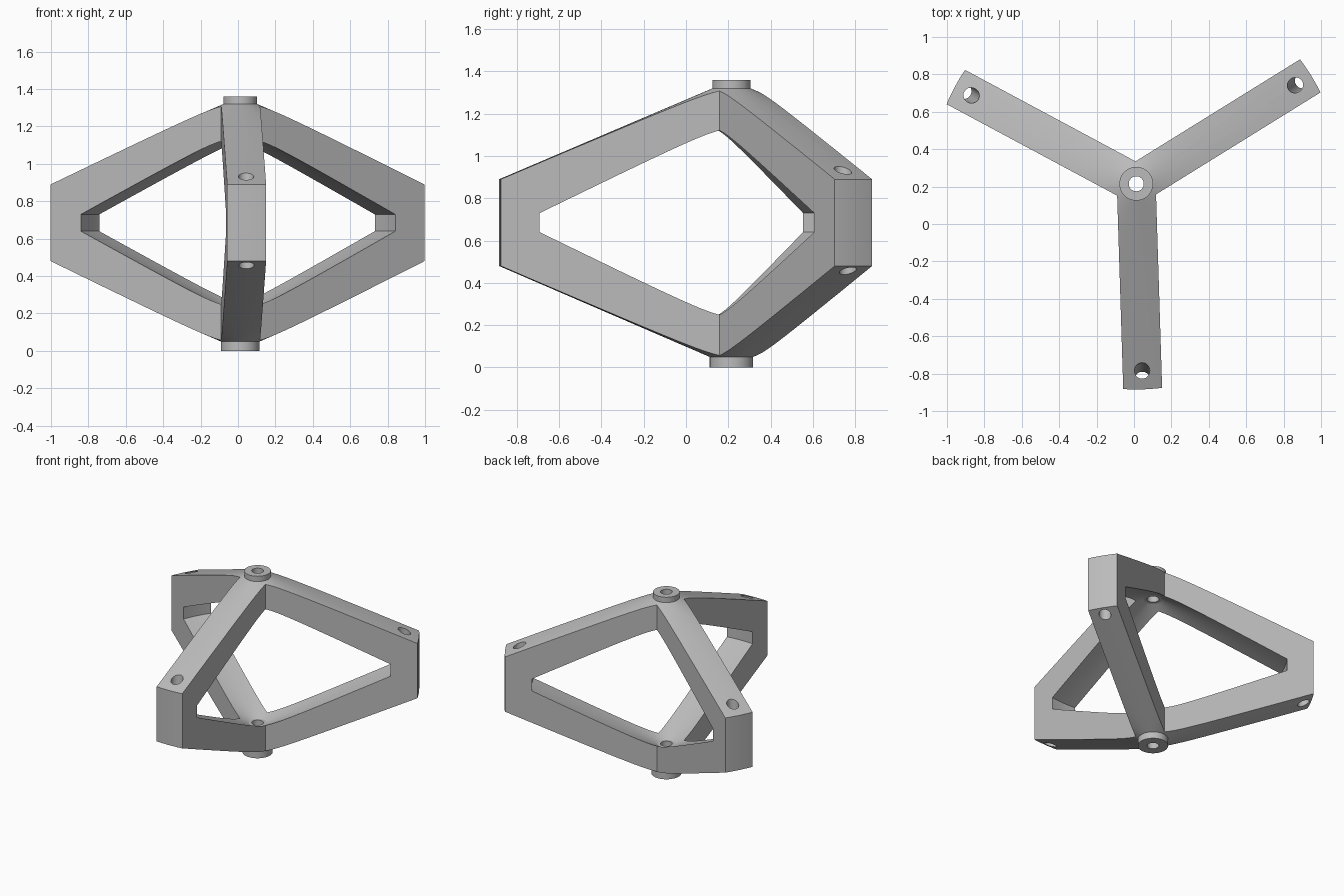
import bpy
import bmesh
import math
from mathutils import Matrix, Vector

cube = bpy.data.objects.get("Cube")
if cube:
    bpy.data.objects.remove(cube, do_unlink=True)

HUB = Vector((0.012, 0.215, 0))
ANGLES = [math.radians(31.8 + 120 * i) for i in range(3)]
HALF_WIDTH = 0.104

grey = bpy.data.materials.new("mid grey")
grey.use_nodes = True
COLOUR = (0.5, 0.5, 0.5, 1)
grey.diffuse_color = COLOUR
grey.node_tree.nodes["Principled BSDF"].inputs["Base Color"].default_value = COLOUR


def make_object(name, bm):
    bmesh.ops.recalc_face_normals(bm, faces=bm.faces)
    mesh = bpy.data.meshes.new(name)
    bm.to_mesh(mesh)
    bm.free()
    mesh.materials.append(grey)
    obj = bpy.data.objects.new(name, mesh)
    bpy.context.collection.objects.link(obj)
    return obj


def lathe(name, profile, segments):
    bm = bmesh.new()
    rings = []
    for i in range(segments):
        a = ANGLES[0] + math.tau * i / segments
        rings.append([bm.verts.new(HUB + Vector((r * math.cos(a), r * math.sin(a), z)))
                      for r, z in profile])
    n = len(profile)
    for i in range(segments):
        a, b = rings[i], rings[(i + 1) % segments]
        for j in range(n):
            k = (j + 1) % n
            bm.faces.new((a[j], b[j], b[k], a[k]))
    return make_object(name, bm)


def cut(target, tool, operation):
    mod = target.modifiers.new(operation.title(), "BOOLEAN")
    mod.operation = operation
    mod.solver = "EXACT"
    mod.object = tool
    tool.hide_render = True
    bpy.context.view_layer.objects.active = target
    bpy.ops.object.modifier_apply(modifier=mod.name)
    bpy.data.objects.remove(tool, do_unlink=True)


# Hollow double cone with a drilled boss at each end
frame = lathe("three_arm_frame", [
    (0.04, 1.36), (0.09, 1.36), (0.09, 1.32), (1.1, 0.89),
    (1.1, 0.48), (0.103, 0.05), (0.103, 0), (0.04, 0),
    (0.04, 0.22), (0.06, 0.22), (0.917, 0.64),
    (0.917, 0.73), (0.06, 1.15), (0.04, 1.15)], 96)

# Three-way prism that leaves only the arms
bm = bmesh.new()
outline = []
for a in ANGLES:
    along = Vector((math.cos(a), math.sin(a), 0))
    side = Vector((-along.y, along.x, 0)) * HALF_WIDTH
    crotch = a + math.pi / 3
    inner = Vector((math.cos(crotch), math.sin(crotch), 0)) * HALF_WIDTH / math.sin(math.pi / 3)
    outline += [along * 1.3 - side, along * 1.3 + side, inner]
base = bm.faces.new([bm.verts.new(HUB + p - Vector((0, 0, 0.2))) for p in outline])
extruded = bmesh.ops.extrude_face_region(bm, geom=[base])["geom"]
bmesh.ops.translate(bm, vec=(0, 0, 1.8),
                    verts=[v for v in extruded if isinstance(v, bmesh.types.BMVert)])
cut(frame, make_object("arm_cutter", bm), "INTERSECT")

# Slightly tilted hole through each arm tip
for a in ANGLES:
    along = Vector((math.cos(a), math.sin(a), 0))
    top = HUB + along * 1.0 + Vector((0, 0, 0.932))
    bottom = HUB + along * 1.045 + Vector((0, 0, 0.457))
    turn = (top - bottom).to_track_quat("Z", "Y").to_matrix().to_4x4()
    bm = bmesh.new()
    bmesh.ops.create_cone(bm, cap_ends=True, segments=32, radius1=0.041, radius2=0.041,
                          depth=0.8, matrix=Matrix.Translation((top + bottom) / 2) @ turn)
    cut(frame, make_object("hole_cutter", bm), "DIFFERENCE")

bpy.ops.object.select_all(action="DESELECT")
frame.select_set(True)
bpy.context.view_layer.objects.active = frame
bpy.ops.object.shade_smooth_by_angle(angle=math.radians(25))
